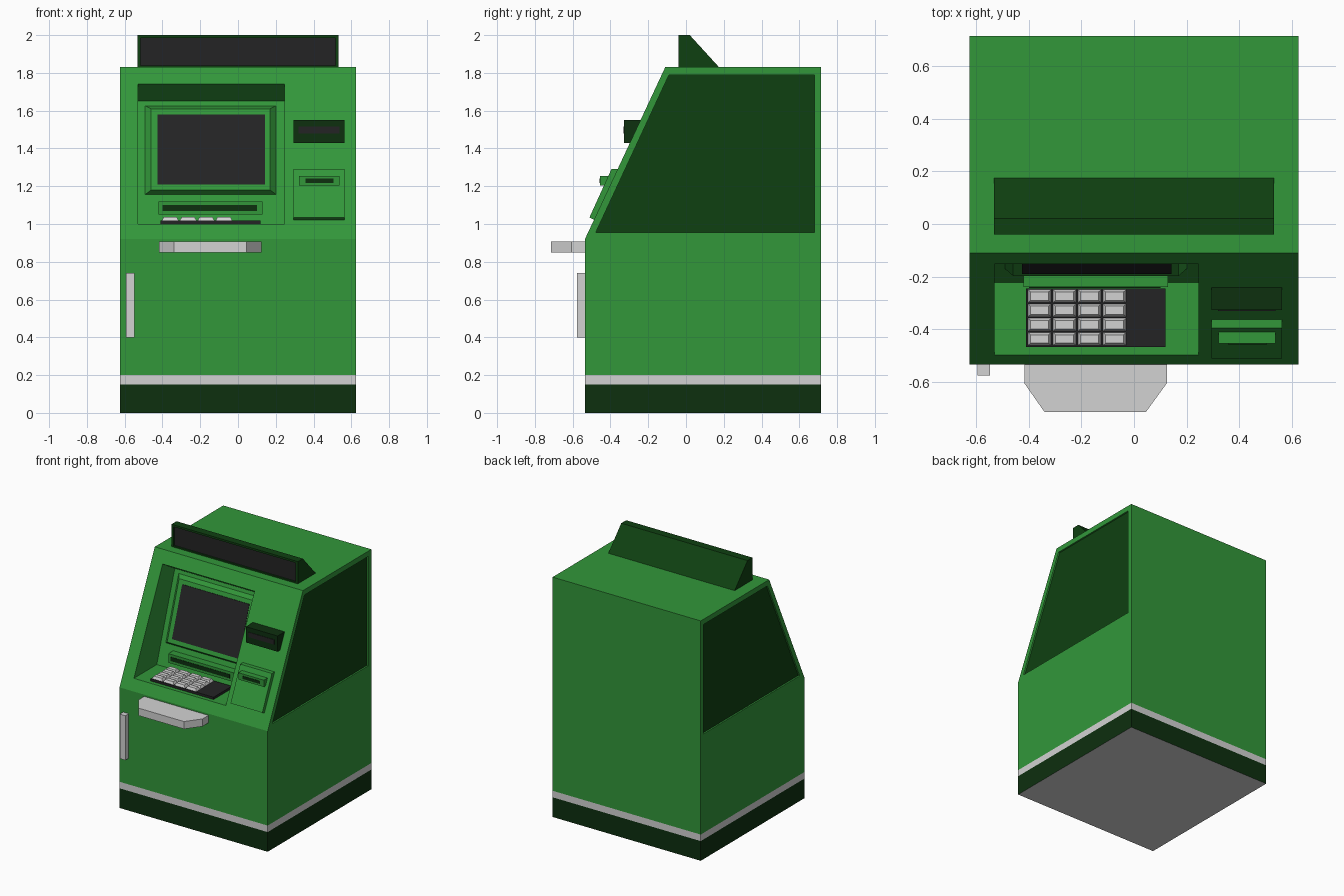
import bpy, bmesh

if "Cube" in bpy.data.objects:
    bpy.data.objects.remove(bpy.data.objects["Cube"])


def material(name, rgb):
    m = bpy.data.materials.new(name)
    m.diffuse_color = (*rgb, 1)
    m.use_nodes = True
    m.node_tree.nodes["Principled BSDF"].inputs["Base Color"].default_value = m.diffuse_color
    return m


GREEN = material("body green", (0.032, 0.31, 0.042))
PANEL = material("deep green", (0.0048, 0.051, 0.0056))
DARK = material("darkest green", (0.004, 0.029, 0.0048))
GREY = material("light grey", (0.65, 0.65, 0.65))
BLACK = material("screen black", (0.017, 0.017, 0.018))


def loft(name, ring_a, ring_b, mat):
    """Closed solid between two matching rings of points."""
    bm = bmesh.new()
    a = [bm.verts.new(p) for p in ring_a]
    b = [bm.verts.new(p) for p in ring_b]
    bm.faces.new(a)
    bm.faces.new(b)
    for i in range(len(a)):
        j = (i + 1) % len(a)
        bm.faces.new((a[i], a[j], b[j], b[i]))
    bmesh.ops.recalc_face_normals(bm, faces=bm.faces)
    me = bpy.data.meshes.new(name)
    bm.to_mesh(me)
    bm.free()
    ob = bpy.data.objects.new(name, me)
    bpy.context.collection.objects.link(ob)
    me.materials.append(mat)
    return ob


def prism(name, profile, x0, x1, mat):
    """(y, z) profile extruded along x."""
    return loft(name, [(x0, y, z) for y, z in profile], [(x1, y, z) for y, z in profile], mat)


def box(name, x0, x1, y0, y1, z0, z1, mat):
    return prism(name, [(y0, z0), (y1, z0), (y1, z1), (y0, z1)], x0, x1, mat)


def plate(name, surf, back, d0, front, d1, mat):
    """Slab on a sloping surface; rects are (x0, x1, z0, z1), d is outward depth."""
    def ring(r, d):
        return [(x, surf(z) - d, z) for x, z in
                ((r[0], r[2]), (r[1], r[2]), (r[1], r[3]), (r[0], r[3]))]
    return loft(name, ring(back, d0), ring(front, d1), mat)


def cut(ob, cutter):
    mod = ob.modifiers.new("cut", 'BOOLEAN')
    mod.operation = 'DIFFERENCE'
    mod.solver = 'EXACT'
    mod.object = cutter
    bpy.context.view_layer.objects.active = ob
    bpy.ops.object.modifier_apply(modifier=mod.name)
    bpy.data.objects.remove(cutter)


def slope(z):   # sloping cabinet front
    return -0.535 + (z - 0.92) * 0.425 / 0.91


def wall(z):    # back wall of the recess
    return -0.222 + (z - 1.0) * 0.217 / 0.65


# plinth, with grey underside, and stripe
plinth = box("plinth", -0.625, 0.625, -0.535, 0.715, 0, 0.15, DARK)
plinth.data.materials.append(GREY)
for f in plinth.data.polygons:
    if f.normal.z < -0.5:
        f.material_index = 1
box("stripe", -0.625, 0.625, -0.535, 0.715, 0.15, 0.2, GREY)

# cabinet with screen recess and side insets
cabinet = prism("cabinet", [(-0.535, 0.2), (0.715, 0.2), (0.715, 1.83),
                            (-0.11, 1.83), (-0.535, 0.92)], -0.625, 0.625, GREEN)
cut(cabinet, prism("recess_cutter", [(-0.7, 1.0), (-0.222, 1.0), (-0.005, 1.65),
                                     (-0.152, 1.74), (-0.3, 1.83), (-0.7, 1.83)],
                   -0.53, 0.245, GREEN))
side = [(-0.478, 0.955), (0.68, 0.955), (0.68, 1.79), (-0.09, 1.79)]
for s, label in ((-1, "left"), (1, "right")):
    cut(cabinet, prism("side_cutter", side, s * 0.61, s * 0.7, GREEN))
    prism(label + "_side_panel", side, s * 0.605, s * 0.613, PANEL)

# top sign with inset face
sign = prism("sign", [(-0.04, 1.83), (-0.04, 2.0), (0.02, 2.0), (0.175, 1.83)],
             -0.533, 0.533, PANEL)
cut(sign, box("sign_cutter", -0.515, 0.515, -0.1, -0.025, 1.84, 1.985, PANEL))
box("sign_face", -0.515, 0.515, -0.03, -0.022, 1.84, 1.985, BLACK)

# screen and bevelled surround
plate("screen_surround", wall, (-0.5, 0.21, 1.15, 1.63), -0.01,
      (-0.46, 0.17, 1.18, 1.61), 0.035, GREEN)
plate("screen", wall, (-0.425, 0.142, 1.21, 1.58), 0.03,
      (-0.425, 0.142, 1.21, 1.58), 0.038, BLACK)

# cash slot below the screen
box("cash_slot_housing", -0.42, 0.13, -0.24, -0.16, 1.05, 1.12, GREEN)
box("cash_slot", -0.4, 0.1, -0.243, -0.236, 1.07, 1.1, DARK)

# keypad
box("keypad_base", -0.41, 0.12, -0.467, -0.245, 0.995, 1.018, BLACK)
for i in range(4):
    for j in range(4):
        cx, cy = -0.359 + i * 0.095, -0.437 + j * 0.0543

        def key_ring(hx, hy, z):
            return [(cx + a * hx, cy + b * hy, z) for a, b in ((-1, -1), (1, -1), (1, 1), (-1, 1))]
        loft("key", key_ring(0.046, 0.026, 1.015), key_ring(0.034, 0.016, 1.037), GREY)

# card reader
box("card_reader", 0.295, 0.563, -0.327, -0.2, 1.43, 1.55, DARK)
box("card_slot", 0.32, 0.537, -0.33, -0.323, 1.478, 1.515, BLACK)

# receipt printer on raised panel
prism("receipt_panel", [(-0.355, 1.29), (-0.395, 1.29), (-0.511, 1.035), (-0.48, 1.018)],
      0.295, 0.563, GREEN)
box("receipt_printer", 0.322, 0.537, -0.455, -0.39, 1.203, 1.255, GREEN)
box("receipt_slot", 0.357, 0.505, -0.458, -0.451, 1.218, 1.24, DARK)

# shelf and door handle
shelf = [(-0.417, -0.53), (-0.417, -0.605), (-0.34, -0.715),
         (0.045, -0.715), (0.125, -0.605), (0.125, -0.53)]
loft("shelf", [(x, y, 0.85) for x, y in shelf], [(x, y, 0.907) for x, y in shelf], GREY)
box("door_handle", -0.594, -0.548, -0.576, -0.53, 0.4, 0.74, GREY)
